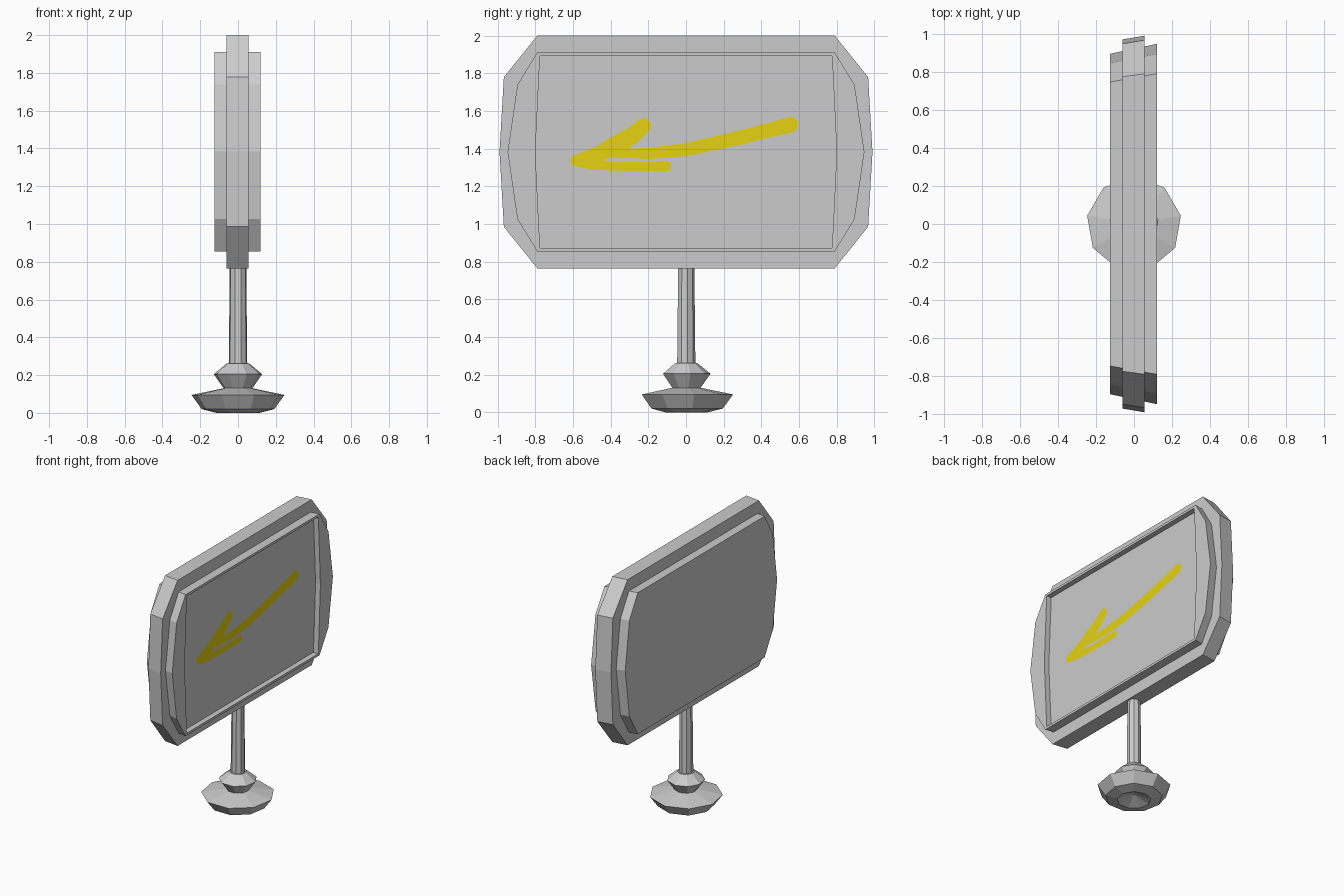
import bpy, bmesh, math
from mathutils import Vector

if "Cube" in bpy.data.objects:
    bpy.data.objects.remove(bpy.data.objects["Cube"])


def material(name, rgb):
    m = bpy.data.materials.new(name)
    m.diffuse_color = (*rgb, 1)
    m.use_nodes = True
    m.node_tree.nodes["Principled BSDF"].inputs["Base Color"].default_value = m.diffuse_color
    return m


GREY = material("grey_metal", (0.6, 0.6, 0.6))
YELLOW = material("yellow_paint", (0.79, 0.65, 0.006))
MID = 1.3825          # height of the sign centre


def finish(bm, name, mat, fix=True):
    if fix:
        bmesh.ops.recalc_face_normals(bm, faces=bm.faces)
    me = bpy.data.meshes.new(name)
    bm.to_mesh(me)
    bm.free()
    me.materials.append(mat)
    ob = bpy.data.objects.new(name, me)
    bpy.context.collection.objects.link(ob)
    return ob


def outline(quarter):
    """Mirror (y, dz) points, listed from top to middle, into a closed loop."""
    right = quarter + [(y, -z) for y, z in reversed(quarter[:-1])]
    return right + [(-y, z) for y, z in reversed(right)]


def loft(name, sections, mat):
    """Skin loops (x, y scale, outline) and cap both ends."""
    bm = bmesh.new()
    loops = [[bm.verts.new((x, y * s, MID + z)) for y, z in pts]
             for x, s, pts in sections]
    for a, b in zip(loops, loops[1:]):
        for i in range(len(a)):
            j = (i + 1) % len(a)
            bm.faces.new((a[i], a[j], b[j], b[i]))
    bm.faces.new(loops[0])
    bm.faces.new(loops[-1])
    return finish(bm, name, mat)


def lathe(name, profile, mat, sides=9):
    """Turn (radius, z) points about z, with one vertex on +y."""
    bm = bmesh.new()
    rings = []
    for r, z in profile:
        if r == 0:
            rings.append([bm.verts.new((0, 0, z))] * sides)
        else:
            angles = [math.pi / 2 + math.tau * i / sides for i in range(sides)]
            rings.append([bm.verts.new((r * math.cos(a), r * math.sin(a), z))
                          for a in angles])
    for a, b in zip(rings, rings[1:]):
        for i in range(sides):
            j = (i + 1) % sides
            bm.faces.new(list(dict.fromkeys((a[i], a[j], b[j], b[i]))))
    return finish(bm, name, mat)


def stroke(name, path, x):
    """Flat brush stroke through (y, z, radius) points with round ends."""
    bm = bmesh.new()
    pts = [Vector((y, z)) for y, z, _ in path]
    left, right = [], []
    for i, p in enumerate(pts):
        d = (pts[min(i + 1, len(pts) - 1)] - pts[max(i - 1, 0)]).normalized()
        n = Vector((-d.y, d.x)) * path[i][2]
        left.append(p + n)
        right.append(p - n)

    def cap(p, edge):
        o = edge - p
        return [p + Vector((o.x * math.cos(a) + o.y * math.sin(a),
                            o.y * math.cos(a) - o.x * math.sin(a)))
                for a in [math.pi * k / 8 for k in range(1, 8)]]

    loop = left + cap(pts[-1], left[-1]) + right[::-1] + cap(pts[0], right[0])
    f = bm.faces.new([bm.verts.new((x, p.x, p.y)) for p in loop])
    f.normal_update()
    if f.normal.x < 0:
        f.normal_flip()
    bmesh.ops.triangulate(bm, faces=[f])
    return finish(bm, name, YELLOW, fix=False)


# Sign: outer band, and a thicker panel with a shallow recess on the +x side
band = outline([(0.79, 0.6175), (0.967, 0.397), (0.99, 0)])
face = outline([(0.79, 0.5275), (0.895, 0.357), (0.947, 0)])
recess = outline([(0.775, 0.51), (0.783, 0.357), (0.80, 0)])
loft("sign_band", [(-0.06, 0.98, band), (0.055, 1, band)], GREY)
loft("sign_panel", [(-0.125, 0.945, face), (0.12, 1, face),
                    (0.12, 1, recess), (0.08, 1, recess)], GREY)

# Painted arrow on the recessed face
stroke("arrow_shaft", [(0.555, 1.527, 0.041), (0.43, 1.495, 0.038),
                       (0.25, 1.45, 0.037), (0.0, 1.395, 0.035),
                       (-0.2, 1.375, 0.03), (-0.42, 1.375, 0.02)], 0.083)
stroke("arrow_upper_barb", [(-0.225, 1.522, 0.04), (-0.28, 1.475, 0.045),
                            (-0.36, 1.425, 0.05), (-0.46, 1.375, 0.042),
                            (-0.585, 1.335, 0.03)], 0.084)
stroke("arrow_lower_barb", [(-0.105, 1.308, 0.026), (-0.25, 1.306, 0.024),
                            (-0.4, 1.307, 0.024), (-0.5, 1.318, 0.03),
                            (-0.585, 1.335, 0.03)], 0.085)

# Post, collar and turned foot with a hollow underside
lathe("post", [(0, 0.24), (0.05, 0.24), (0.044, 0.80), (0, 0.80)], GREY)
lathe("collar", [(0, 0.12), (0.07, 0.12), (0.13, 0.205), (0.06, 0.262), (0, 0.262)], GREY)
lathe("foot", [(0, 0.045), (0.115, 0.0), (0.195, 0.02), (0.25, 0.095),
               (0.07, 0.132), (0, 0.132)], GREY)
